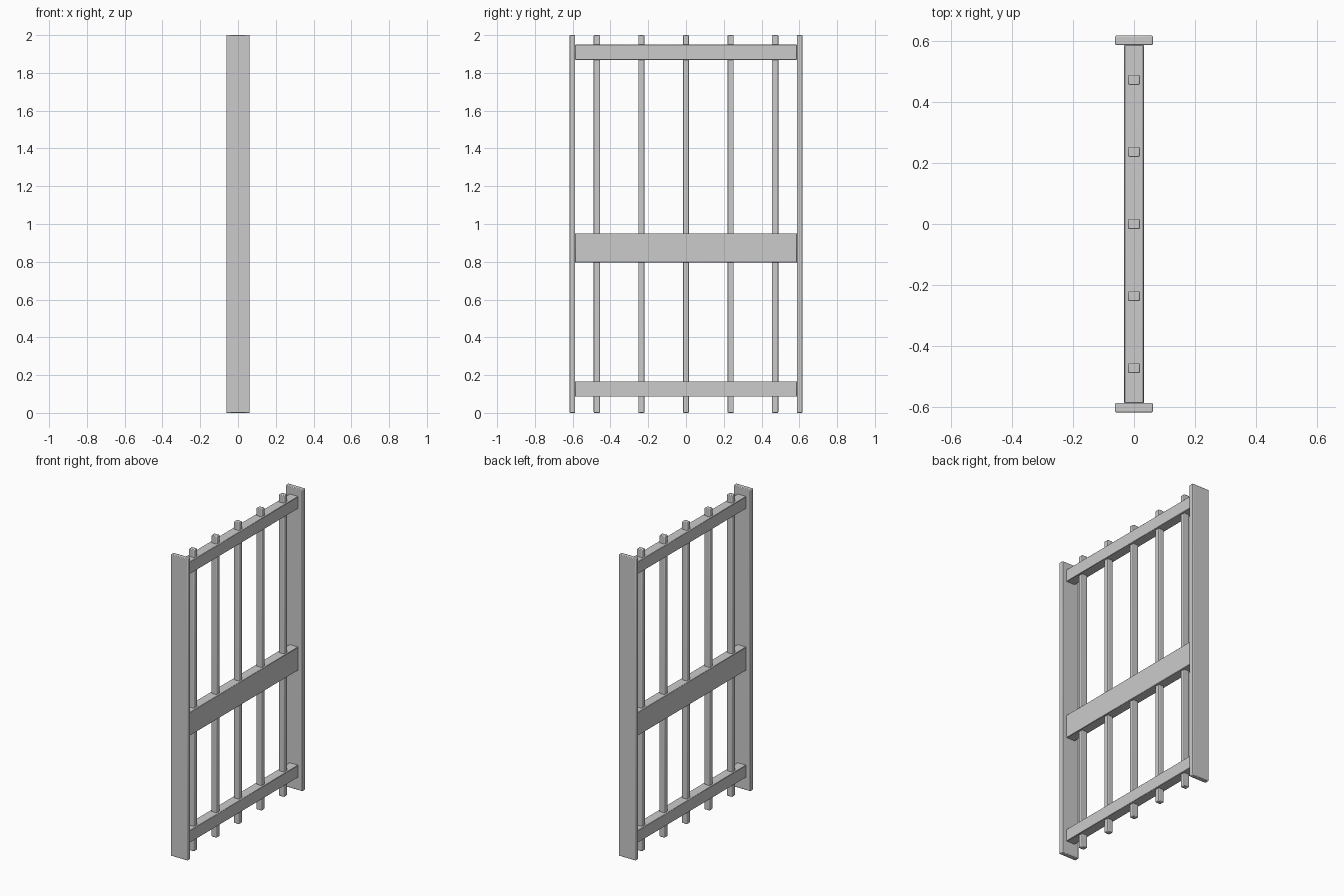
import bpy

if "Cube" in bpy.data.objects:
    bpy.data.objects.remove(bpy.data.objects["Cube"])


def box(name, center, size, bevel=0.0, segments=2):
    bpy.ops.mesh.primitive_cube_add(size=1, location=center)
    ob = bpy.context.object
    ob.name = name
    ob.scale = size
    bpy.ops.object.transform_apply(location=False, rotation=False, scale=True)
    if bevel:
        mod = ob.modifiers.new("soft_edges", 'BEVEL')
        mod.width = bevel
        mod.segments = segments
        bpy.ops.object.shade_smooth_by_angle()
    return ob


# Flat side posts
for side, y in (("left", -0.602), ("right", 0.602)):
    box(f"{side}_post", (0, y, 1.0), (0.124, 0.031, 2.0), 0.004)

# Horizontal rails: bottom, wide lock rail, top
for name, z0, z1 in (("bottom_rail", 0.086, 0.167),
                     ("middle_rail", 0.796, 0.951),
                     ("top_rail", 1.869, 1.950)):
    box(name, (0, 0, (z0 + z1) / 2), (0.064, 1.174, z1 - z0), 0.002, 1)

# Evenly spaced upright bars
for i in range(5):
    box(f"bar_{i + 1}", (0, (i - 2) * 0.236, 1.0), (0.038, 0.033, 2.0), 0.004)
